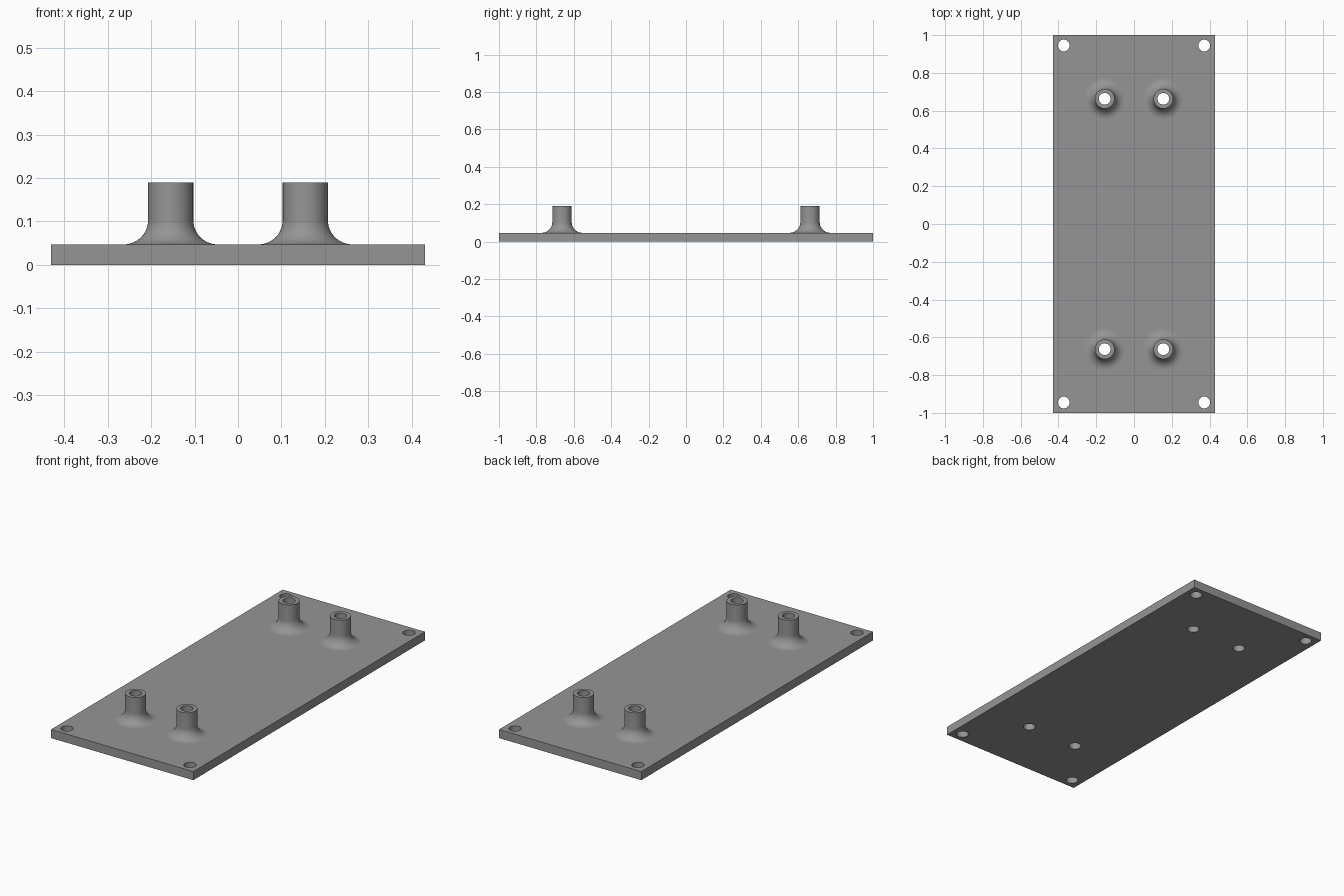
import bpy, bmesh, math

if "Cube" in bpy.data.objects:
    bpy.data.objects.remove(bpy.data.objects["Cube"])

HALF_X, HALF_Y, PLATE_T = 0.43, 1.0, 0.047
POST_R, POST_TOP, FILLET, HOLE_R = 0.052, 0.19, 0.056, 0.031
POST_X, POST_Y = 0.155, 0.663
HOLE_X, HOLE_Y = 0.372, 0.945
SIDES = 48

grey = bpy.data.materials.new("mid grey")
grey.diffuse_color = (0.3, 0.3, 0.3, 1)
grey.use_nodes = True
grey.node_tree.nodes["Principled BSDF"].inputs["Base Color"].default_value = grey.diffuse_color


def mirrored(x, y):
    return [(sx * x, sy * y) for sx in (-1, 1) for sy in (-1, 1)]


def add_object(name, bm):
    bmesh.ops.recalc_face_normals(bm, faces=bm.faces)
    mesh = bpy.data.meshes.new(name)
    bm.to_mesh(mesh)
    bm.free()
    mesh.materials.append(grey)
    obj = bpy.data.objects.new(name, mesh)
    bpy.context.collection.objects.link(obj)
    return obj


def lathe(bm, profile, x, y):
    """Closed solid of revolution from (radius, height) pairs."""
    rings = [[bm.verts.new((x + r * math.cos(2 * math.pi * i / SIDES),
                            y + r * math.sin(2 * math.pi * i / SIDES), z))
              for i in range(SIDES)] for r, z in profile]
    for a, b in zip(rings, rings[1:]):
        for i in range(SIDES):
            j = (i + 1) % SIDES
            bm.faces.new((a[i], a[j], b[j], b[i]))
    bm.faces.new(rings[0])
    bm.faces.new(rings[-1])


def boolean(target, tool, operation):
    mod = target.modifiers.new(operation.lower(), 'BOOLEAN')
    mod.operation, mod.object, mod.solver = operation, tool, 'EXACT'
    bpy.context.view_layer.objects.active = target
    bpy.ops.object.modifier_apply(modifier=mod.name)
    bpy.data.objects.remove(tool)


# Base plate
bm = bmesh.new()
bmesh.ops.create_cube(bm, size=1)
for v in bm.verts:
    v.co = (v.co.x * 2 * HALF_X, v.co.y * 2 * HALF_Y, (v.co.z + 0.5) * PLATE_T)
plate = add_object("mounting_plate", bm)

# Standoff posts with a rounded flare at the foot
profile = [(POST_R + FILLET, PLATE_T * 0.5)]
for k in range(13):
    a = math.radians(90 * k / 12)
    profile.append((POST_R + FILLET * (1 - math.sin(a)),
                    PLATE_T + FILLET * (1 - math.cos(a))))
profile.append((POST_R, POST_TOP))
bm = bmesh.new()
for x, y in mirrored(POST_X, POST_Y):
    lathe(bm, profile, x, y)
boolean(plate, add_object("standoff_posts", bm), 'UNION')

# Bores through the posts and screw holes in the corners
bm = bmesh.new()
for x, y in mirrored(POST_X, POST_Y) + mirrored(HOLE_X, HOLE_Y):
    lathe(bm, [(HOLE_R, -0.1), (HOLE_R, 0.3)], x, y)
boolean(plate, add_object("hole_cutters", bm), 'DIFFERENCE')

# Smooth round parts, flat plate faces
plate.select_set(True)
bpy.context.view_layer.objects.active = plate
bpy.ops.object.shade_smooth_by_angle(angle=math.radians(30))
for face in plate.data.polygons:
    if face.area > 0.03:
        face.use_smooth = False
